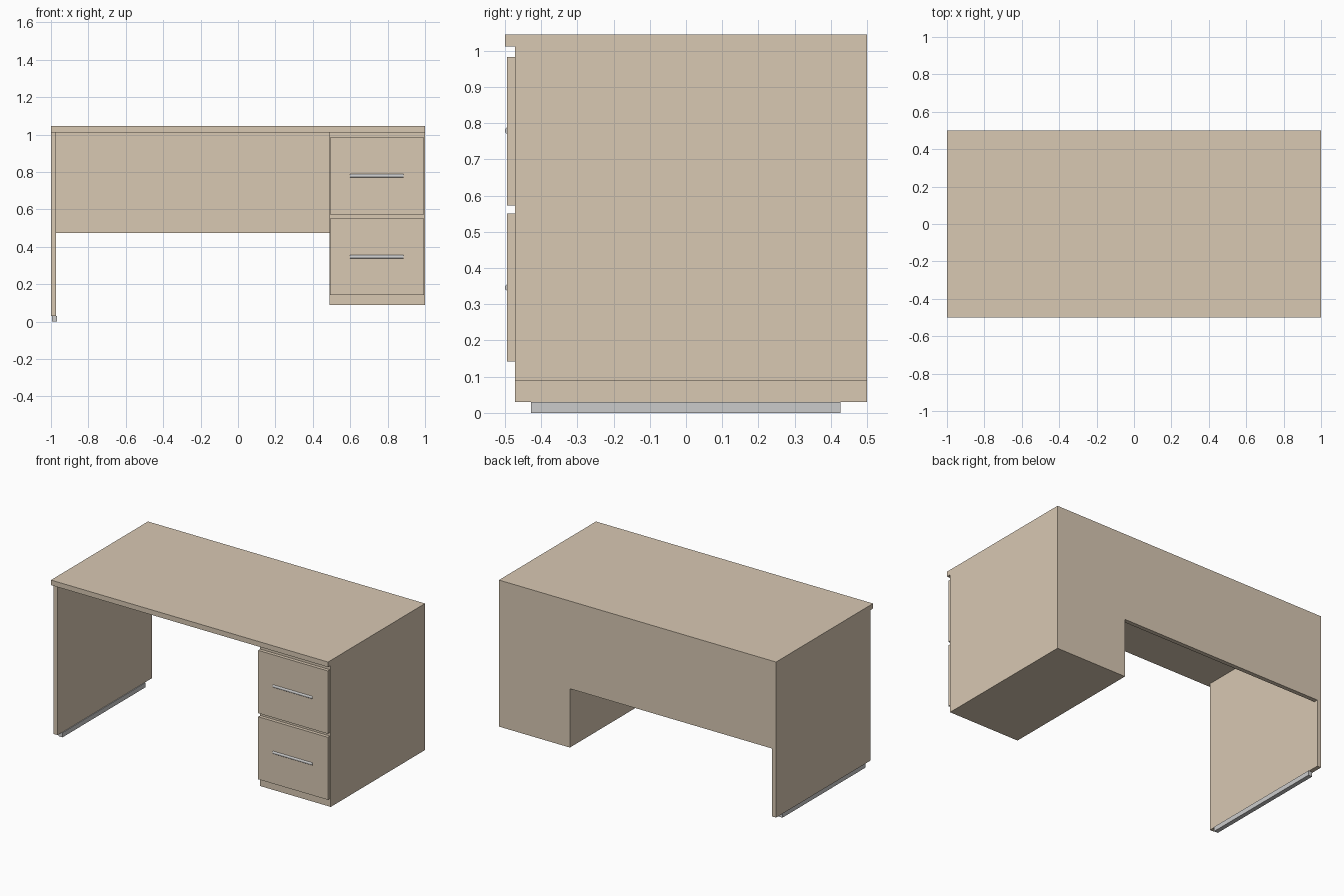
import bpy, math

if "Cube" in bpy.data.objects:
    bpy.data.objects.remove(bpy.data.objects["Cube"])

wood = bpy.data.materials.new("wood")
wood.diffuse_color = (0.69, 0.58, 0.45, 1)
wood.use_nodes = True
wood.node_tree.nodes["Principled BSDF"].inputs["Base Color"].default_value = wood.diffuse_color


def box(name, x, y, z, mat=wood):
    """Box from (min, max) ranges on each axis."""
    bpy.ops.mesh.primitive_cube_add(size=1, location=[(r[0] + r[1]) / 2 for r in (x, y, z)])
    ob = bpy.context.object
    ob.name = name
    ob.scale = [r[1] - r[0] for r in (x, y, z)]
    bpy.ops.object.transform_apply(location=False, rotation=False, scale=True)
    if mat:
        ob.data.materials.append(mat)
    return ob


# Desk body
box("desk_top", (-1, 1), (-0.5, 0.5), (1.012, 1.045))
box("side_panel", (-1, -0.972), (-0.472, 0.5), (0.03, 1.012))
box("back_panel", (-0.972, 0.488), (0.472, 0.5), (0.473, 1.012))
box("drawer_cabinet", (0.488, 1), (-0.472, 0.5), (0.089, 1.012))

# Grey rail under the side panel
box("foot_rail", (-0.995, -0.967), (-0.428, 0.426), (0, 0.03), None)

# Drawer fronts with bar handles
for label, z0, z1, zh in (("lower", 0.142, 0.55, 0.346), ("upper", 0.573, 0.983, 0.779)):
    box(label + "_drawer_front", (0.492, 0.994), (-0.494, -0.472), (z0, z1))
    bpy.ops.mesh.primitive_cylinder_add(vertices=16, radius=0.0095, depth=0.286,
                                        location=(0.742, -0.4905, zh),
                                        rotation=(0, math.pi / 2, 0))
    bpy.context.object.name = label + "_drawer_handle"
    bpy.ops.object.shade_smooth_by_angle()
